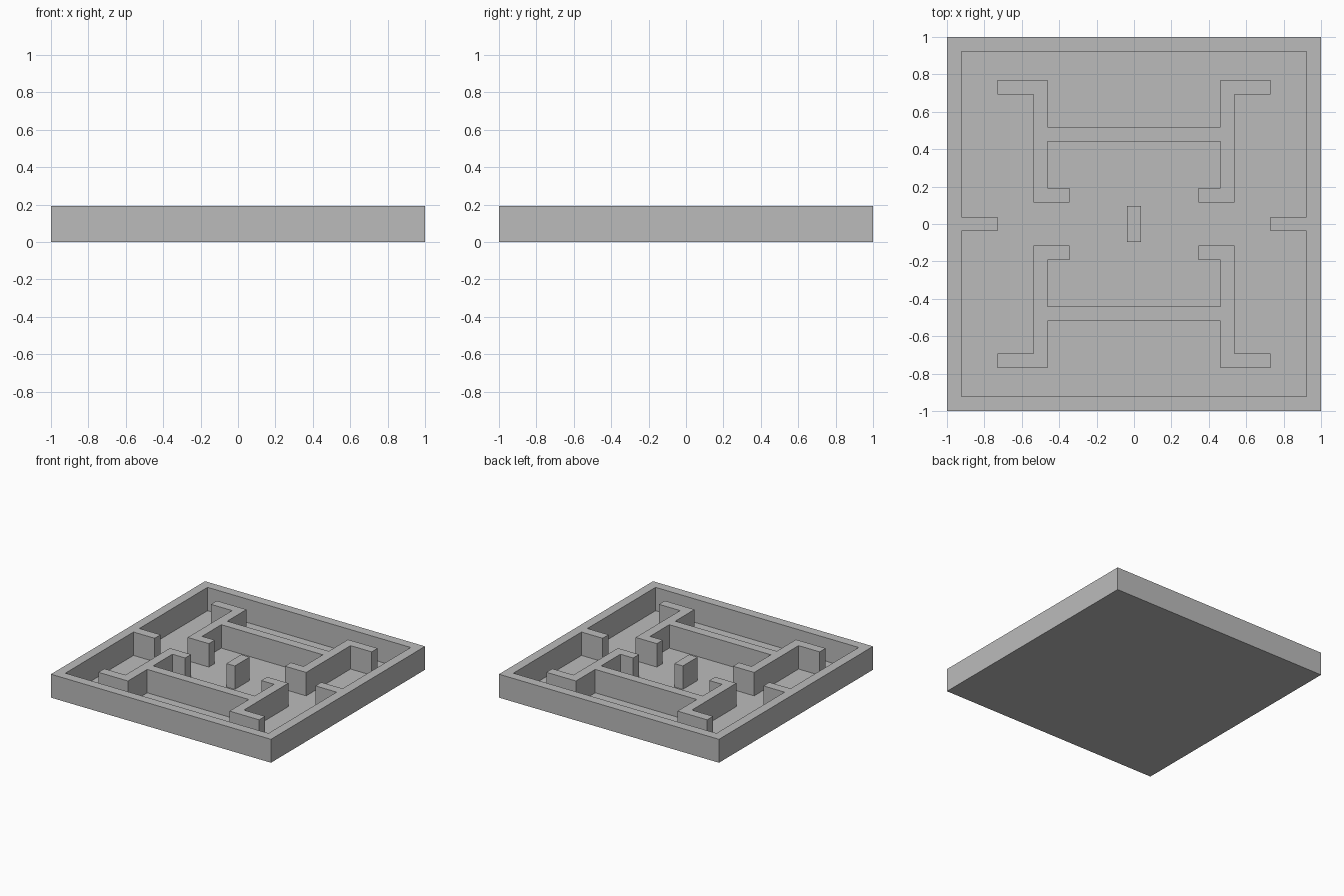
import bpy
import bmesh

cube = bpy.data.objects.get("Cube")
if cube:
    bpy.data.objects.remove(cube)

UNIT = 1 / 13          # one wall thickness
HEIGHT = 2.5 * UNIT

grey = bpy.data.materials.new("plain_grey")
grey.use_nodes = True
grey.diffuse_color = (0.5, 0.5, 0.5, 1)
grey.node_tree.nodes["Principled BSDF"].inputs["Base Color"].default_value = (0.5, 0.5, 0.5, 1)


def add_object(name, bm):
    mesh = bpy.data.meshes.new(name)
    bm.to_mesh(mesh)
    bm.free()
    mesh.materials.append(grey)
    obj = bpy.data.objects.new(name, mesh)
    bpy.context.collection.objects.link(obj)
    return obj


def mirrored_wall(name, outline):
    """Raise a quarter plan (clockwise from above) and mirror it across x and y."""
    bm = bmesh.new()
    low = [bm.verts.new((x * UNIT, y * UNIT, 0)) for x, y in outline]
    high = [bm.verts.new((x * UNIT, y * UNIT, HEIGHT)) for x, y in outline]
    bm.faces.new(high[::-1])
    for i in range(len(outline)):
        j = (i + 1) % len(outline)
        # leave the seams on the mirror planes open
        if any(outline[i][a] == 0 and outline[j][a] == 0 for a in (0, 1)):
            continue
        bm.faces.new((low[j], low[i], high[i], high[j]))
    obj = add_object(name, bm)
    mirror = obj.modifiers.new("mirror", 'MIRROR')
    mirror.use_axis = (True, True, False)
    mirror.merge_threshold = 0.0005
    return obj


# Outer frame with the short side stubs
mirrored_wall("outer_wall", [(0, 13), (13, 13), (13, 0), (9.5, 0), (9.5, 0.5),
                             (12, 0.5), (12, 12), (0, 12)])

# Two inner walls with crossbar, outward arms and inward feet
mirrored_wall("inner_walls", [(0, 6.75), (6, 6.75), (6, 10), (9.5, 10), (9.5, 9),
                              (7, 9), (7, 1.5), (4.5, 1.5), (4.5, 2.5), (6, 2.5),
                              (6, 5.75), (0, 5.75)])

# Small block in the middle
mirrored_wall("centre_block", [(0, 1.25), (0.5, 1.25), (0.5, 0), (0, 0)])

# Floor sheet, facing down so the base closes cleanly
bm = bmesh.new()
bmesh.ops.create_grid(bm, x_segments=1, y_segments=1, size=1)
bmesh.ops.reverse_faces(bm, faces=bm.faces[:])
add_object("floor", bm)
